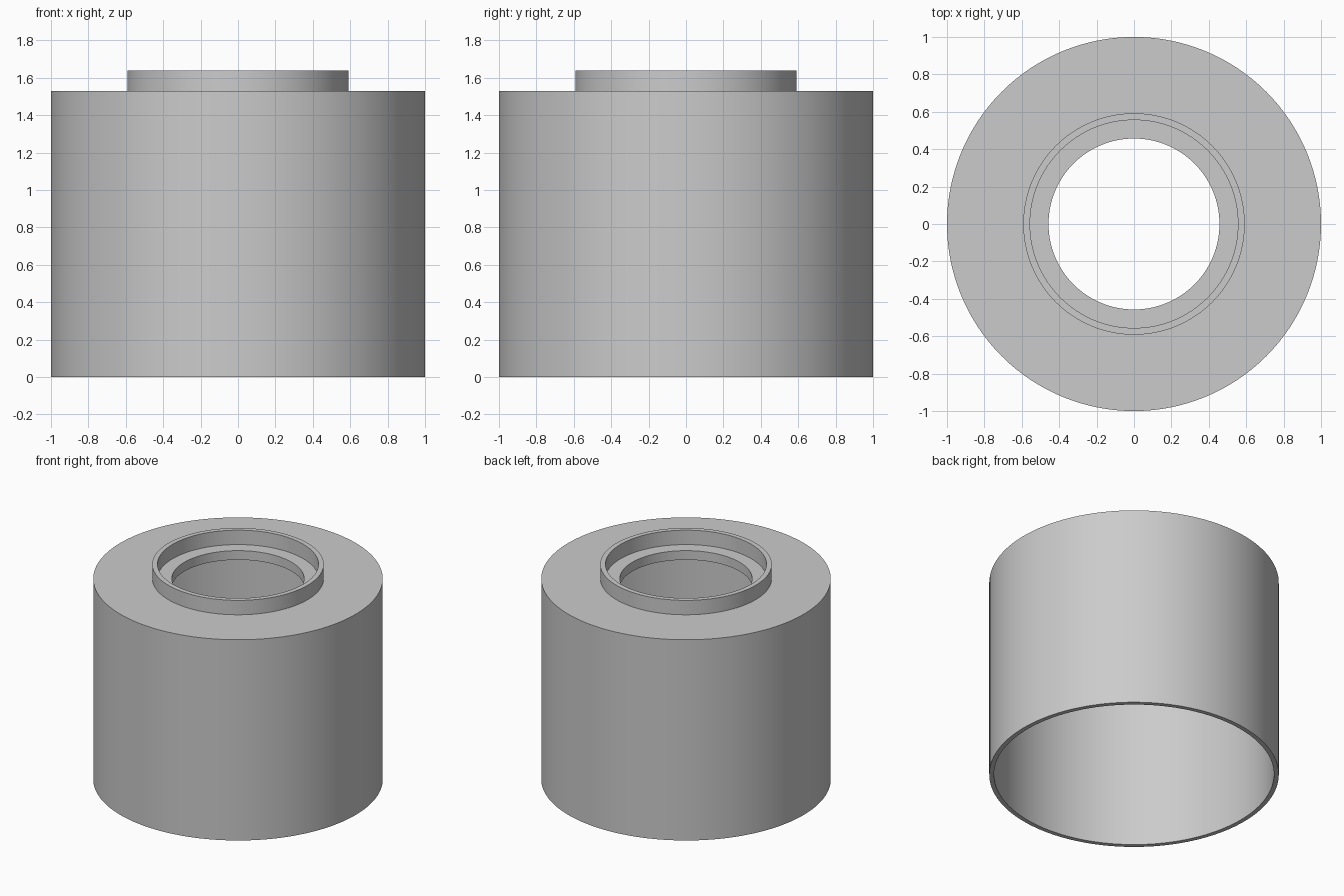
import bpy
import bmesh
import math

if "Cube" in bpy.data.objects:
    bpy.data.objects.remove(bpy.data.objects["Cube"], do_unlink=True)

SEGMENTS = 128

# Single grey finish
grey = bpy.data.materials.new("plain_grey")
grey.use_nodes = True
colour = (0.6, 0.6, 0.6, 1)
grey.diffuse_color = colour
grey.node_tree.nodes["Principled BSDF"].inputs["Base Color"].default_value = colour


def lathe(name, profile):
    """Spin a closed (radius, height) profile around the z axis."""
    bm = bmesh.new()
    verts = [bm.verts.new((r, 0, z)) for r, z in profile]
    edges = [bm.edges.new((v, verts[i - 1])) for i, v in enumerate(verts)]
    bmesh.ops.spin(bm, geom=verts + edges, cent=(0, 0, 0), axis=(0, 0, 1),
                   angle=math.tau, steps=SEGMENTS)
    bmesh.ops.remove_doubles(bm, verts=bm.verts, dist=0.0001)
    bmesh.ops.recalc_face_normals(bm, faces=bm.faces)
    mesh = bpy.data.meshes.new(name)
    bm.to_mesh(mesh)
    bm.free()
    mesh.materials.append(grey)
    obj = bpy.data.objects.new(name, mesh)
    bpy.context.collection.objects.link(obj)
    bpy.ops.object.select_all(action="DESELECT")
    obj.select_set(True)
    bpy.context.view_layer.objects.active = obj
    bpy.ops.object.shade_smooth_by_angle(angle=math.radians(30))
    return obj


OUTER, INNER, HOLE = 1.0, 0.967, 0.457
NECK_OUT, NECK_IN = 0.592, 0.556
PLATE_LOW, PLATE_TOP, RIM = 1.46, 1.53, 1.64

# Open-bottomed cup with a holed top plate and a raised collar, one shell
lathe("collared_cup", [
    (OUTER, 0), (OUTER, PLATE_TOP),
    (NECK_OUT, PLATE_TOP), (NECK_OUT, RIM),
    (NECK_IN, RIM), (NECK_IN, PLATE_TOP),
    (HOLE, PLATE_TOP), (HOLE, PLATE_LOW),
    (INNER, PLATE_LOW), (INNER, 0),
])
